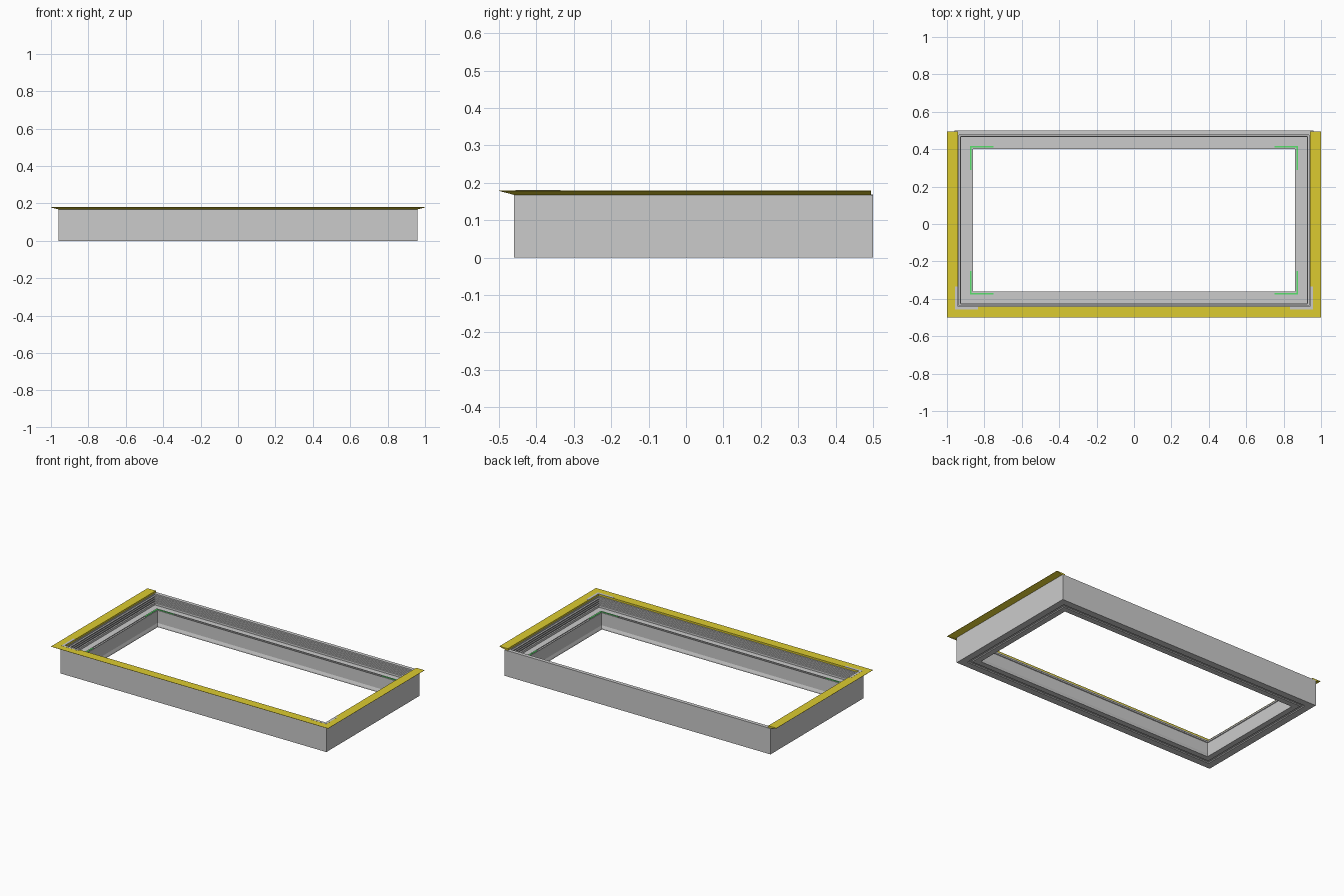
import bpy, bmesh

if "Cube" in bpy.data.objects:
    bpy.data.objects.remove(bpy.data.objects["Cube"])

HX, HY, CY = 0.96, 0.48, 0.02          # outer half sizes and y centre of the frame


def material(name, color):
    m = bpy.data.materials.new(name)
    m.diffuse_color = color
    m.use_nodes = True
    m.node_tree.nodes["Principled BSDF"].inputs["Base Color"].default_value = m.diffuse_color
    return m


def finish(name, bm, mat=None):
    bmesh.ops.recalc_face_normals(bm, faces=bm.faces[:])
    me = bpy.data.meshes.new(name)
    bm.to_mesh(me)
    bm.free()
    ob = bpy.data.objects.new(name, me)
    bpy.context.collection.objects.link(ob)
    if mat:
        me.materials.append(mat)
    return ob


def sweep(name, profile, path, closed, mat=None):
    """Sweep (inset, height) profile along stations given as inset -> (x, y)."""
    bm = bmesh.new()
    rows = [[bm.verts.new((*at(d), z)) for d, z in profile] for at in path]
    n, m = len(rows), len(profile)
    for i in range(n if closed else n - 1):
        a, b = rows[i], rows[(i + 1) % n]
        for j in range(m):
            k = (j + 1) % m
            bm.faces.new((a[j], a[k], b[k], b[j]))
    if not closed:
        bm.faces.new(rows[0])
        bm.faces.new(rows[-1])
    return finish(name, bm, mat)


def corner(sx, sy):
    return lambda d: (sx * (HX - d), CY + sy * (HY - d))


def side_end(sx, y):
    return lambda d: (sx * (HX - d), y)


def front_end(sx, sy, x):
    return lambda d: (sx * x, CY + sy * (HY - d))


yellow = material("yellow", (0.72, 0.60, 0.03, 1))
green = material("green", (0.10, 0.75, 0.15, 1))
light = material("light_grey", (0.72, 0.72, 0.72, 1))

ring = [corner(-1, -1), corner(1, -1), corner(1, 1), corner(-1, 1)]

# Extruded frame: outer wall, ribbed inner wall, ledge, inner lip, grooved base
profile = [(0, 0), (0, 0.168), (0.024, 0.168), (0.024, 0.160)]
for z in (0.158, 0.144, 0.130):
    profile += [(0.032, z), (0.032, z - 0.006), (0.027, z - 0.006), (0.027, z - 0.012)]
profile += [(0.034, 0.116), (0.034, 0.102), (0.078, 0.102), (0.078, 0.108),
            (0.082, 0.108), (0.082, 0.104), (0.094, 0.104), (0.094, 0.108),
            (0.098, 0.108), (0.098, 0.098), (0.094, 0.096), (0.094, 0.024),
            (0.100, 0.008), (0.100, 0),
            (0.064, 0), (0.060, 0.005), (0.048, 0.005), (0.044, 0)]
sweep("frame", profile, ring, True)

# Yellow flange on the front and both sides, open at the back
flange = [(-0.04, 0.180), (0.02, 0.180), (0.02, 0.166), (0, 0.168), (-0.04, 0.1785)]
sweep("trim_flange", flange,
      [side_end(-1, 0.495), corner(-1, -1), corner(1, -1), side_end(1, 0.495)],
      False, yellow)

# Pale strip on the rear rim
strip = [(0, 0.167), (0, 0.169), (0.024, 0.169), (0.024, 0.167)]
sweep("rear_rim_strip", strip, [front_end(-1, 1, 0.939), front_end(1, 1, 0.939)],
      False, light)

# Pale corner brackets lying on the flange at the front
bracket = [(0.004, 0.178), (0.004, 0.1806), (0.02, 0.1806), (0.02, 0.178)]
for sx, side in ((-1, "left"), (1, "right")):
    sweep("corner_bracket_" + side, bracket,
          [side_end(sx, -0.335), corner(sx, -1), front_end(sx, -1, 0.835)], False, light)

# Green seal clips in the four corners of the lip
clip = [(0.084, 0.103), (0.084, 0.1095), (0.092, 0.1095), (0.092, 0.103)]
for sx, side in ((-1, "left"), (1, "right")):
    for sy, end in ((-1, "front"), (1, "rear")):
        sweep(f"corner_clip_{end}_{side}", clip,
              [side_end(sx, CY + sy * 0.27), corner(sx, sy), front_end(sx, sy, 0.75)],
              False, green)
